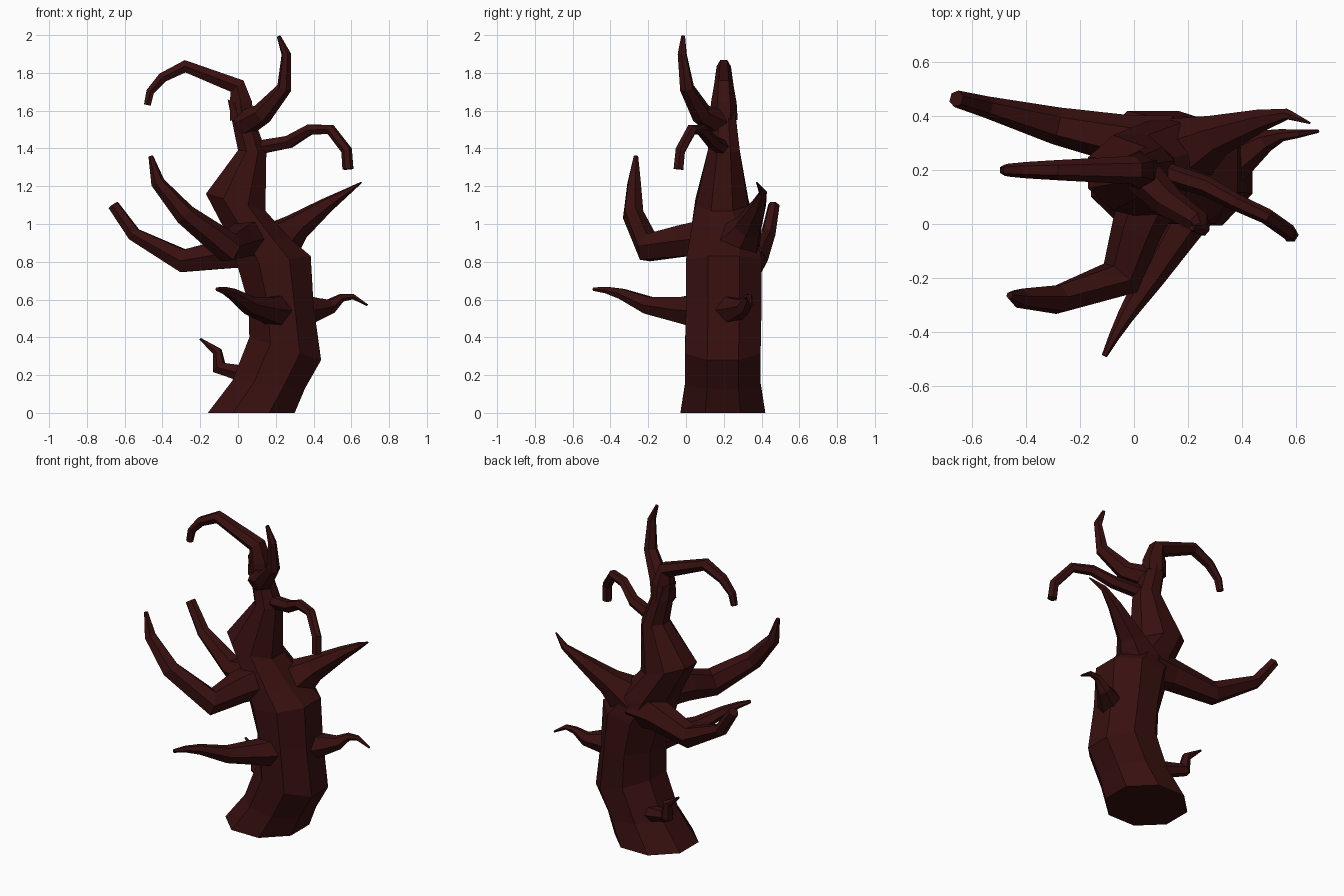
import bpy, bmesh, math
from mathutils import Vector

cube = bpy.data.objects.get("Cube")
if cube:
    bpy.data.objects.remove(cube)

bark = bpy.data.materials.new("dark_red_bark")
bark.use_nodes = True
COLOUR = (0.04, 0.005, 0.005, 1)
bark.diffuse_color = COLOUR
bark.node_tree.nodes["Principled BSDF"].inputs["Base Color"].default_value = COLOUR


def skin(name, rings):
    """Bridge equal rings of points into a closed, flat-shaded tube."""
    bm = bmesh.new()
    loops = [[bm.verts.new(p) for p in ring] for ring in rings]
    n = len(loops[0])
    for a, b in zip(loops, loops[1:]):
        for i in range(n):
            j = (i + 1) % n
            bm.faces.new((a[i], a[j], b[j], b[i]))
    bm.faces.new(loops[0][::-1])
    bm.faces.new(loops[-1])
    bmesh.ops.recalc_face_normals(bm, faces=bm.faces)
    mesh = bpy.data.meshes.new(name)
    bm.to_mesh(mesh)
    bm.free()
    mesh.materials.append(bark)
    obj = bpy.data.objects.new(name, mesh)
    bpy.context.collection.objects.link(obj)


def trunk_ring(xl, zl, xr, zr, yc, ry, sides=8):
    """Tilted ring spanning a left and a right edge point."""
    mid = Vector(((xl + xr) / 2, yc, (zl + zr) / 2))
    half = Vector(((xr - xl) / 2, 0, (zr - zl) / 2))
    grow = 1 / math.cos(math.pi / sides)
    ring = []
    for i in range(sides):
        a = 2 * math.pi * (i + 0.5) / sides
        ring.append(mid + grow * (half * math.cos(a) + Vector((0, ry * math.sin(a), 0))))
    return ring


def branch(name, path, sides=6):
    """Tapered tube along (x, y, z, radius) points."""
    pts = [Vector(p[:3]) for p in path]
    side, rings = None, []
    for k, p in enumerate(pts):
        before = (p - pts[k - 1]).normalized() if k else Vector()
        after = (pts[k + 1] - p).normalized() if k < len(pts) - 1 else Vector()
        d = (before + after).normalized()
        if side is None:
            side = d.cross(Vector((0, 0, 1)))
        side = (side - d * side.dot(d)).normalized()
        up = d.cross(side)
        r = path[k][3] * 1.05
        rings.append([p + r * (side * math.cos(t) + up * math.sin(t))
                      for t in (2 * math.pi * i / sides for i in range(sides))])
    skin(name, rings)


# Leaning trunk: left edge, right edge, depth centre, half depth
skin("trunk", [trunk_ring(*r) for r in (
    (-.16, 0, .30, 0, .195, .225),
    (-.03, .17, .355, .13, .195, .2),
    (.06, .40, .44, .28, .195, .2),
    (.055, .58, .40, .57, .2, .2),
    (0, .77, .385, .83, .2, .2),
    (-.05, .93, .28, .92, .2, .18),
    (-.17, 1.16, .145, 1.07, .19, .14),
    (0, 1.39, .15, 1.38, .2, .085),
    (-.055, 1.66, .07, 1.60, .2, .055),
)])

# Crown branches
branch("crown_hook", [(.02, .2, 1.55, .07), (.015, .2, 1.64, .065), (-.005, .2, 1.73, .05),
                      (-.28, .2, 1.835, .036), (-.40, .2, 1.775, .029),
                      (-.465, .2, 1.70, .023), (-.48, .2, 1.63, .02)])
branch("crown_spike", [(.03, .18, 1.53, .07), (.13, .08, 1.585, .055), (.245, .005, 1.72, .038),
                       (.255, -.02, 1.90, .024), (.215, -.015, 1.995, .01)])
branch("right_curl", [(.08, .2, 1.40, .04), (.27, .14, 1.435, .036), (.38, .08, 1.50, .03),
                      (.49, .03, 1.50, .028), (.575, -.03, 1.39, .028), (.582, -.04, 1.29, .028)])

# Large middle branches
branch("front_arm", [(.08, .15, .93, .11), (.01, -.02, .91, .09), (-.05, -.2, .875, .078),
                     (-.28, -.28, 1.05, .055), (-.425, -.275, 1.22, .036),
                     (-.462, -.265, 1.36, .012)])
branch("back_arm", [(.12, .28, .86, .12), (-.02, .31, .85, .09), (-.29, .365, .805, .066),
                    (-.55, .435, .945, .038), (-.66, .465, 1.10, .03)])
branch("back_spike", [(.18, .26, .87, .14), (.31, .33, .985, .075),
                      (.47, .385, 1.10, .04), (.57, .408, 1.165, .02), (.653, .375, 1.22, .004)])

# Small lower branches
branch("right_twig", [(.32, .21, .54, .10), (.41, .26, .55, .065), (.49, .31, .565, .04),
                      (.55, .33, .61, .022), (.61, .335, .615, .015), (.685, .345, .57, .006)])
branch("front_twig", [(.22, .08, .54, .10), (.17, -.02, .545, .075), (.06, -.2, .57, .05),
                      (-.03, -.34, .63, .03), (-.075, -.42, .65, .019), (-.11, -.49, .655, .01)])
branch("back_twig", [(.06, .29, .2, .05), (-.10, .33, .24, .04),
                     (-.11, .34, .325, .026), (-.2, .36, .392, .006)])
